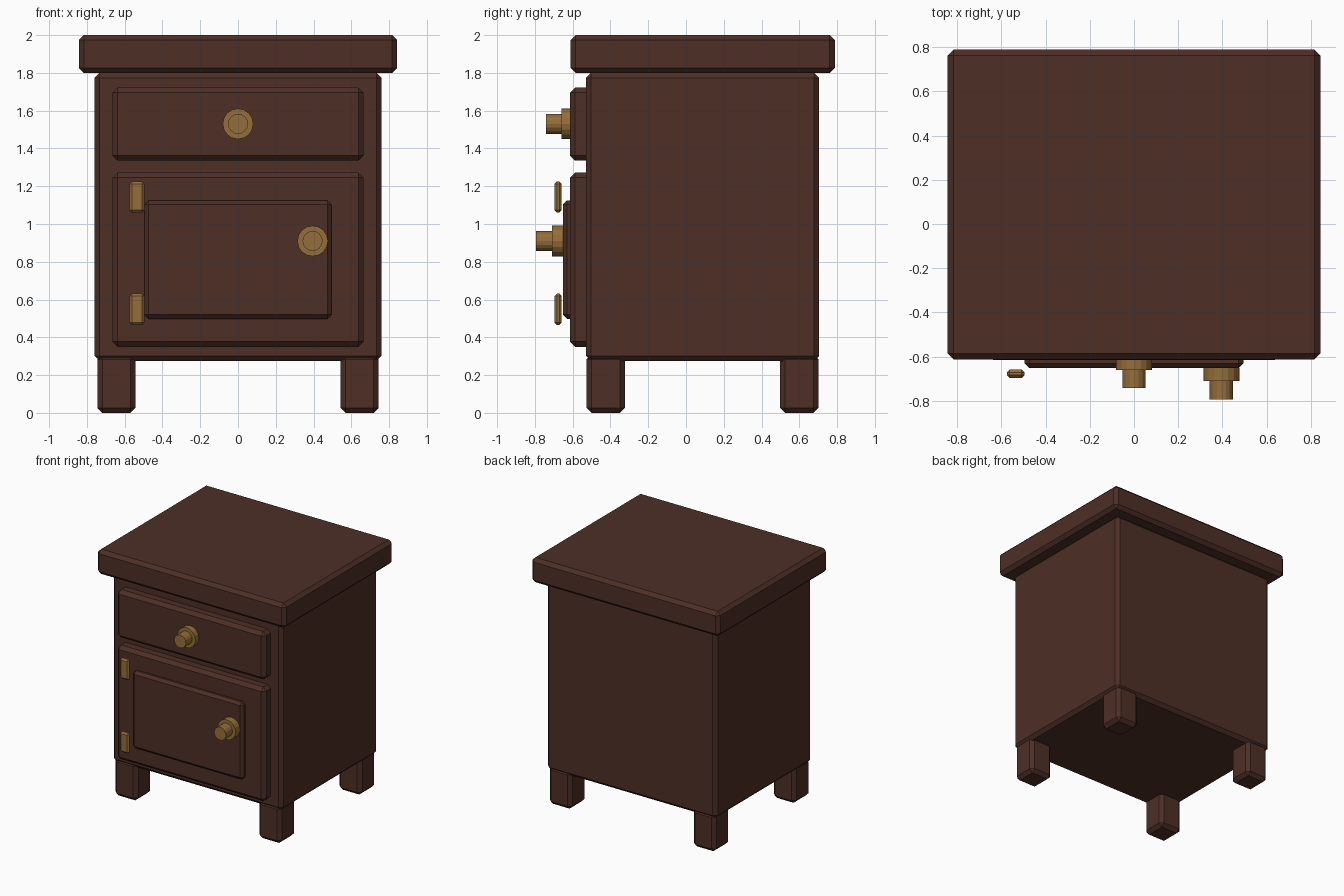
import bpy
import bmesh
from math import pi
from mathutils import Matrix

cube = bpy.data.objects.get("Cube")
if cube:
    bpy.data.objects.remove(cube, do_unlink=True)


def make_material(name, colour):
    mat = bpy.data.materials.new(name)
    mat.use_nodes = True
    mat.diffuse_color = colour
    bsdf = mat.node_tree.nodes["Principled BSDF"]
    bsdf.inputs["Base Color"].default_value = colour
    bsdf.inputs["Roughness"].default_value = 0.6
    return mat


wood = make_material("dark brown wood", (0.075, 0.028, 0.019, 1))
brass = make_material("aged brass", (0.30, 0.155, 0.042, 1))


def finish(bm, name, mat):
    mesh = bpy.data.meshes.new(name)
    bm.to_mesh(mesh)
    bm.free()
    mesh.materials.append(mat)
    obj = bpy.data.objects.new(name, mesh)
    bpy.context.collection.objects.link(obj)
    return obj


def box(name, xs, ys, zs, mat=wood, bevel=0.027):
    """Chamfered box between pairs of limits."""
    bm = bmesh.new()
    bmesh.ops.create_cube(bm, size=1)
    spans = (xs, ys, zs)
    for v in bm.verts:
        v.co = [(lo + hi) / 2 + c * (hi - lo) for c, (lo, hi) in zip(v.co, spans)]
    bmesh.ops.bevel(bm, geom=bm.edges[:], offset=bevel, segments=1,
                    affect='EDGES', profile=0.5)
    return finish(bm, name, mat)


def knob(name, x, z, back, middle, front):
    """Wide round collar with a narrower grip, pointing forward."""
    bm = bmesh.new()
    for radius, y0, y1 in ((0.081, back, middle), (0.053, middle, front)):
        place = Matrix.Translation((x, (y0 + y1) / 2, z)) @ Matrix.Rotation(pi / 2, 4, 'X')
        bmesh.ops.create_cone(bm, cap_ends=True, segments=16, radius1=radius,
                              radius2=radius, depth=abs(y1 - y0), matrix=place)
    return finish(bm, name, brass)


# Carcass and top
box("cabinet_body", (-0.76, 0.76), (-0.53, 0.705), (0.275, 1.8))
box("table_top", (-0.843, 0.843), (-0.612, 0.788), (1.8, 2.0))

# Legs
for side, sx in (("left", 1), ("right", -1)):
    xs = sorted((sx * 0.543, sx * 0.745))
    for end, ys in (("front", (-0.527, -0.323)), ("back", (0.498, 0.702))):
        box(f"{end}_{side}_leg", xs, ys, (0, 0.31))

# Drawer front, door and raised door panel
box("drawer_front", (-0.664, 0.664), (-0.614, -0.5), (1.335, 1.722))
box("door", (-0.664, 0.664), (-0.614, -0.5), (0.35, 1.273))
box("door_panel", (-0.495, 0.495), (-0.652, -0.56), (0.498, 1.125), bevel=0.022)

# Hinge plates
for name, z in (("upper_hinge", 1.143), ("lower_hinge", 0.548)):
    box(name, (-0.575, -0.495), (-0.696, -0.658), (z - 0.083, z + 0.083), brass, 0.013)

# Knobs
knob("drawer_knob", 0, 1.53, -0.61, -0.66, -0.741)
knob("door_knob", 0.395, 0.91, -0.65, -0.71, -0.794)
